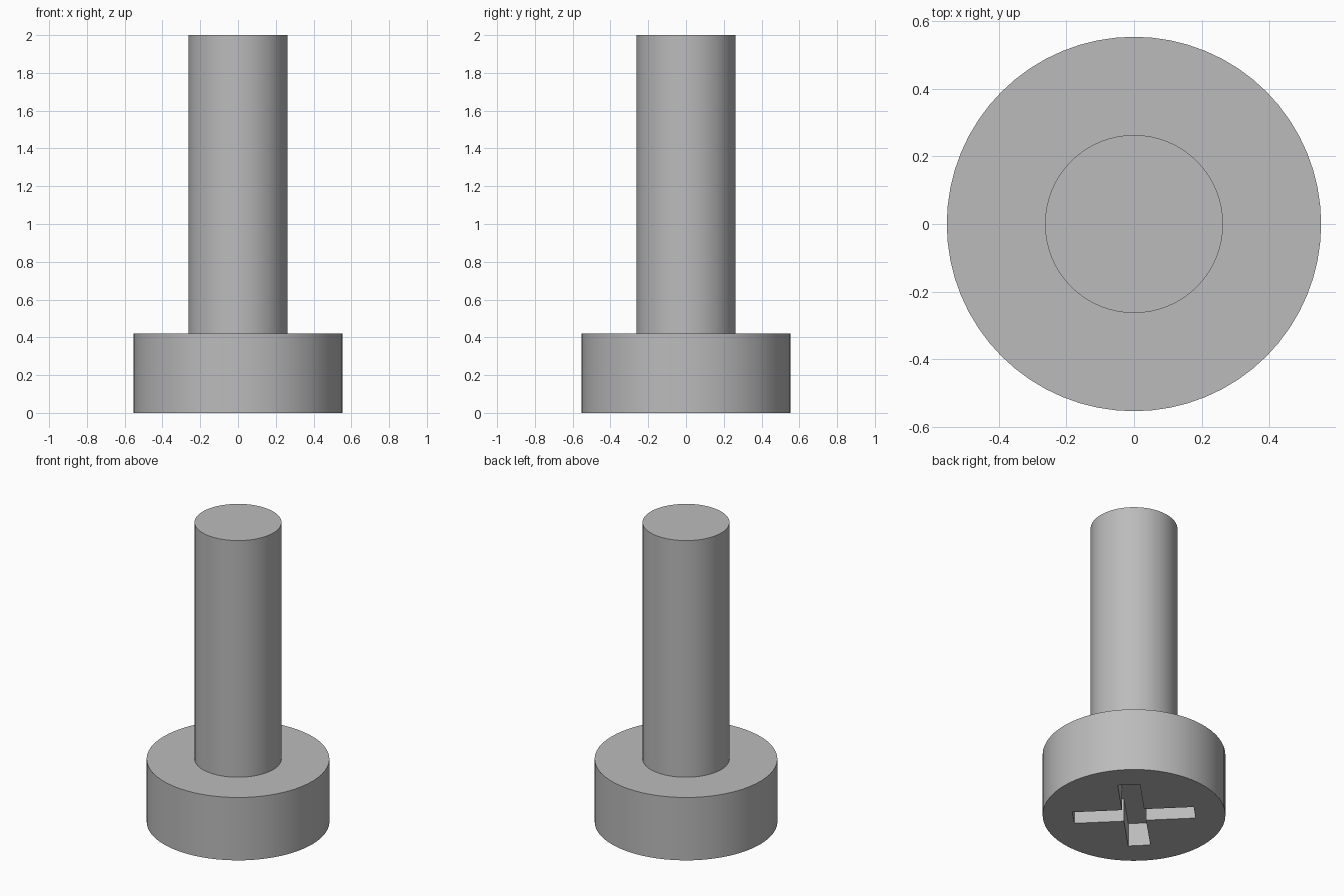
import bpy, math

default = bpy.data.objects.get("Cube")
if default:
    bpy.data.objects.remove(default, do_unlink=True)

HEAD_R, HEAD_H = 0.553, 0.42
SHAFT_R, TOP = 0.263, 2.0
SLOT_HALF, SLOT_W, SLOT_DEPTH = 0.368, 0.134, 0.155
SEGMENTS = 64

steel = bpy.data.materials.new("grey steel")
steel.use_nodes = True
GREY = (0.5, 0.5, 0.5, 1)
steel.diffuse_color = GREY
steel.node_tree.nodes["Principled BSDF"].inputs["Base Color"].default_value = GREY


def ring(radius, z):
    step = math.tau / SEGMENTS
    return [(radius * math.cos(i * step), radius * math.sin(i * step), z)
            for i in range(SEGMENTS)]


# Screw body: stepped profile of rings, capped at both ends
profile = [(HEAD_R, 0), (HEAD_R, HEAD_H), (SHAFT_R, HEAD_H), (SHAFT_R, TOP)]
verts = [v for r, z in profile for v in ring(r, z)]
faces = [list(reversed(range(SEGMENTS))),
         list(range(len(verts) - SEGMENTS, len(verts)))]
for k in range(len(profile) - 1):
    for i in range(SEGMENTS):
        a, b = k * SEGMENTS + i, k * SEGMENTS + (i + 1) % SEGMENTS
        faces.append([a, b, b + SEGMENTS, a + SEGMENTS])
mesh = bpy.data.meshes.new("screw")
mesh.from_pydata(verts, [], faces)
mesh.materials.append(steel)
screw = bpy.data.objects.new("screw", mesh)
bpy.context.collection.objects.link(screw)

# Cross-shaped drive recess: a plus outline made by turning one arm's corners
h = SLOT_W / 2
outline = []
for q in range(4):
    angle = math.radians(45 + 90 * q)
    c, s = math.cos(angle), math.sin(angle)
    for x, y in ((SLOT_HALF, -h), (SLOT_HALF, h), (h, h)):
        outline.append((x * c - y * s, x * s + y * c))
n = len(outline)
cut_mesh = bpy.data.meshes.new("drive_cutter")
cut_mesh.from_pydata(
    [(x, y, z) for z in (-0.1, SLOT_DEPTH) for x, y in outline], [],
    [list(reversed(range(n))), list(range(n, 2 * n))]
    + [[i, (i + 1) % n, (i + 1) % n + n, i + n] for i in range(n)])
cut_mesh.materials.append(steel)
cutter = bpy.data.objects.new("drive_cutter", cut_mesh)
bpy.context.collection.objects.link(cutter)

# Cut the recess, then shade the round walls smooth
cut = screw.modifiers.new("drive recess", "BOOLEAN")
cut.operation, cut.solver, cut.object = "DIFFERENCE", "EXACT", cutter
bpy.ops.object.select_all(action="DESELECT")
screw.select_set(True)
bpy.context.view_layer.objects.active = screw
bpy.ops.object.modifier_apply(modifier=cut.name)
bpy.data.objects.remove(cutter, do_unlink=True)
bpy.ops.object.shade_smooth_by_angle(angle=math.radians(30))
